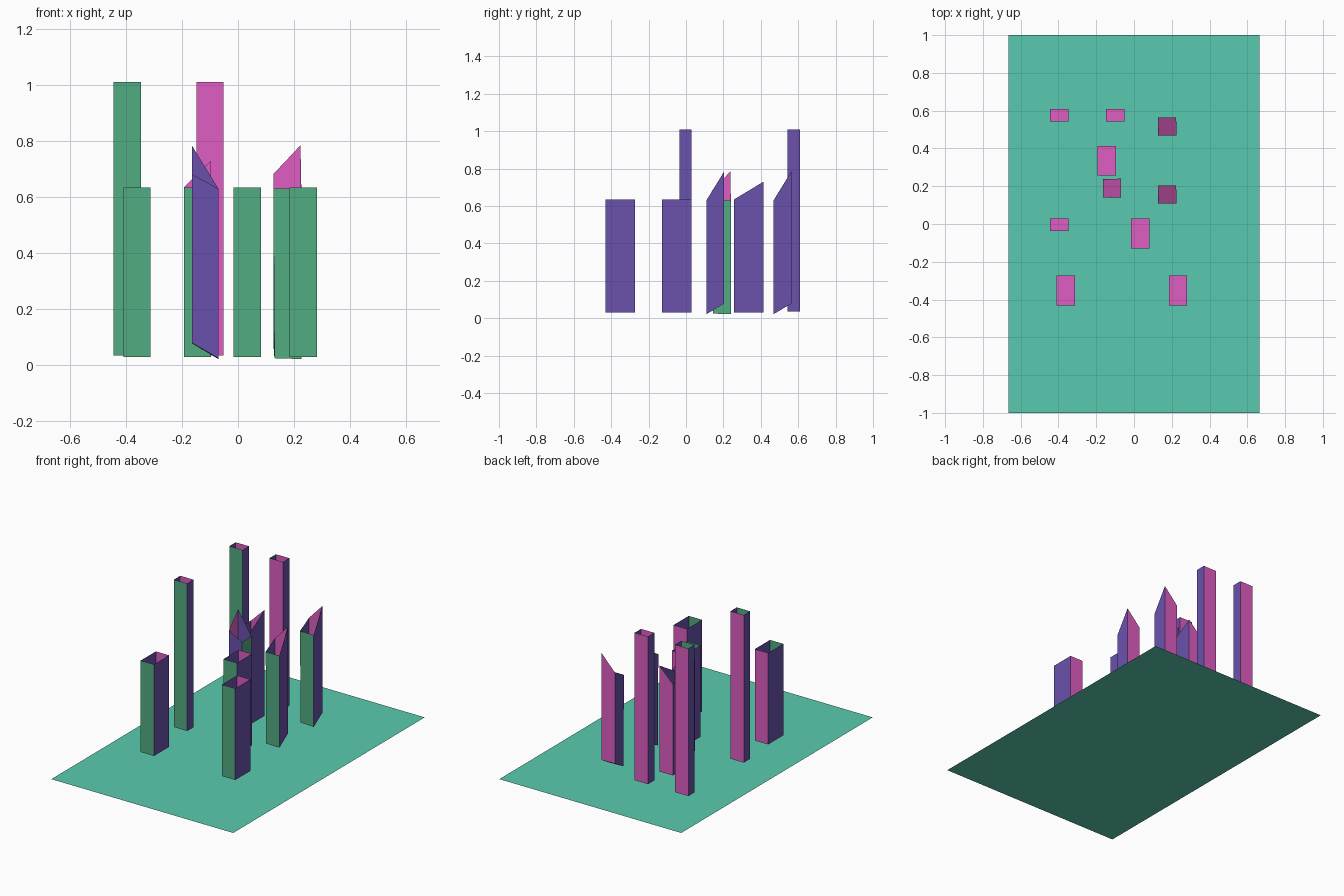
import bpy
import bmesh
from math import radians
from mathutils import Matrix

if "Cube" in bpy.data.objects:
    bpy.data.objects.remove(bpy.data.objects["Cube"])


def material(name, rgb):
    # screen colour to linear
    m = bpy.data.materials.new(name)
    m.diffuse_color = [(c / 255) ** 2.2 for c in rgb] + [1]
    m.use_nodes = True
    m.node_tree.nodes["Principled BSDF"].inputs["Base Color"].default_value = m.diffuse_color
    return m


TEAL = material("teal", (90, 201, 174))
GREEN = material("green", (82, 171, 128))
PURPLE = material("purple", (106, 82, 171))
PINK = material("pink", (222, 94, 192))


def finish(name, bm, mats, loc=(0, 0, 0), turn=0):
    me = bpy.data.meshes.new(name)
    bm.to_mesh(me)
    bm.free()
    for m in mats:
        me.materials.append(m)
    ob = bpy.data.objects.new(name, me)
    ob.matrix_world = Matrix.Translation(loc) @ Matrix.Rotation(radians(turn), 4, 'Z')
    bpy.context.collection.objects.link(ob)
    return ob


def open_column(name, x, y, bottom, top, front=GREEN, turn=0):
    """Open-topped four-sided tube; rings run front-left, front-right, back-right, back-left."""
    bm = bmesh.new()
    lo = [bm.verts.new(p) for p in bottom]
    hi = [bm.verts.new(p) for p in top]
    for i, slot in enumerate((0, 1, 2, 1)):
        j = (i + 1) % 4
        bm.faces.new((lo[i], lo[j], hi[j], hi[i])).material_index = slot
    bm.faces.new(lo[::-1]).material_index = 2
    return finish(name, bm, (front, PURPLE, PINK), (x, y, 0), turn)


def ring(w, d, heights):
    corners = ((-w, -d), (w, -d), (w, d), (-w, d))
    return [(a / 2, b / 2, h) for (a, b), h in zip(corners, heights)]


# ground sheet
bm = bmesh.new()
bmesh.ops.create_grid(bm, x_segments=1, y_segments=1, size=1)
bmesh.ops.scale(bm, vec=(0.665, 1, 1), verts=bm.verts)
finish("ground_sheet", bm, [TEAL])

# tall narrow towers
for i, (x, y, front) in enumerate(((-0.395, -0.003, GREEN), (-0.395, 0.576, GREEN),
                                   (-0.1, 0.576, PINK))):
    open_column(f"tall_tower_{i + 1}", x, y, ring(0.097, 0.066, [0.035] * 4),
                ring(0.097, 0.066, [1.01] * 4), front)

# short deep towers, one with a raised back corner
for i, (x, y, peak) in enumerate(((-0.361, -0.352, 0.635), (0.233, -0.352, 0.635),
                                  (0.033, -0.05, 0.635), (-0.145, 0.335, 0.73))):
    open_column(f"short_tower_{i + 1}", x, y, ring(0.097, 0.158, [0.03] * 4),
                ring(0.097, 0.158, [0.635, 0.635, peak, 0.635]))

# slant-cut towers with sloping floors
low = [(-0.042, -0.05, 0.025), (0.054, -0.05, 0.022), (0.05, 0.045, 0.078), (-0.046, 0.045, 0.08)]
high = [(-0.046, -0.05, 0.63), (0.054, -0.05, 0.63), (0.051, 0.045, 0.785), (-0.046, 0.045, 0.682)]
for i, (x, y, turn) in enumerate(((0.172, 0.159, 0), (0.172, 0.518, 0), (-0.12, 0.186, 90))):
    open_column(f"slanted_tower_{i + 1}", x, y, low, high, GREEN, turn)
